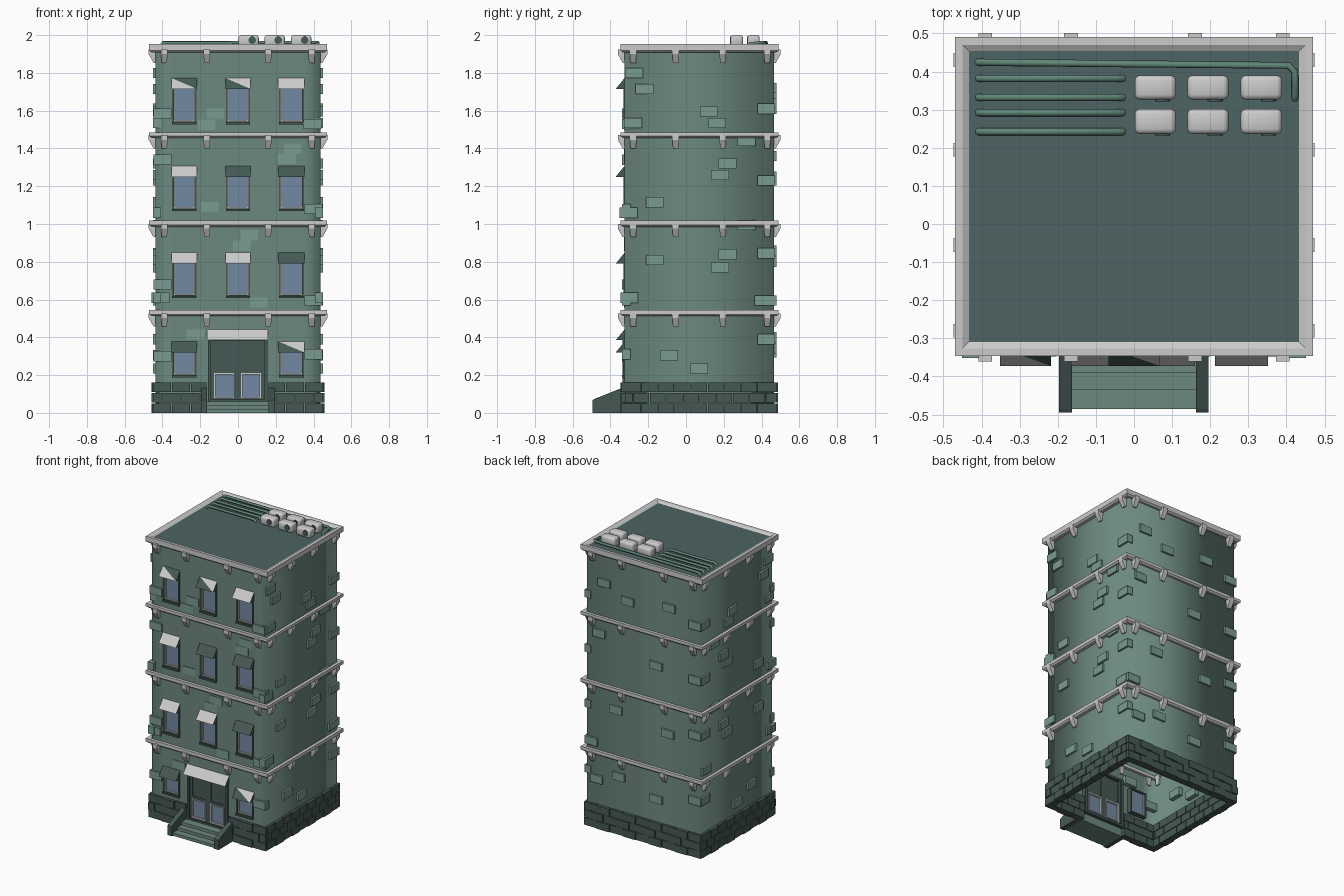
import bpy, bmesh, math

if "Cube" in bpy.data.objects:
    bpy.data.objects.remove(bpy.data.objects["Cube"])

X, YF, YB = 0.437, -0.325, 0.465      # wall planes
COL = {"wall": (0.15, 0.25, 0.21), "brick": (0.19, 0.33, 0.28), "dark": (0.06, 0.10, 0.09),
       "roof": (0.075, 0.125, 0.125), "glass": (0.17, 0.25, 0.36), "pipe": (0.12, 0.24, 0.19)}
MATS = {}
for n, c in COL.items():
    MATS[n] = bpy.data.materials.new(n)
    MATS[n].diffuse_color = (*c, 1)


def finish(bm, name, mat=None, smooth=False, fix=True):
    if fix:
        bmesh.ops.recalc_face_normals(bm, faces=bm.faces)
    me = bpy.data.meshes.new(name)
    bm.to_mesh(me)
    bm.free()
    ob = bpy.data.objects.new(name, me)
    bpy.context.collection.objects.link(ob)
    if mat:
        me.materials.append(MATS[mat])
    for p in me.polygons:
        p.use_smooth = smooth
    return ob


def box(bm, x0, x1, y0, y1, z0, z1):
    vs = bmesh.ops.create_cube(bm, size=1)["verts"]
    for v in vs:
        v.co = (x0 if v.co.x < 0 else x1, y0 if v.co.y < 0 else y1, z0 if v.co.z < 0 else z1)
    return vs


def place(side, u, out, z):
    """Point on a wall: u along the wall, out = distance outward."""
    return {"front": (u, YF - out, z), "back": (u, YB + out, z),
            "right": (X + out, u, z), "left": (-X - out, u, z)}[side]


def wall_box(bm, side, u0, u1, z0, z1, i, o):
    a, b = place(side, u0, -i, z0), place(side, u1, o, z1)
    box(bm, *[f(a[k], b[k]) for k in range(3) for f in (min, max)])


def prism(bm, prof, x0, x1):
    """Extrude a (y, z) profile along x."""
    a = [bm.verts.new((x0, y, z)) for y, z in prof]
    b = [bm.verts.new((x1, y, z)) for y, z in prof]
    n = len(prof)
    bm.faces.new(a)
    bm.faces.new(b[::-1])
    for i in range(n):
        bm.faces.new((a[i], b[i], b[(i + 1) % n], a[(i + 1) % n]))


# walls: one open-bottomed shell with window and door openings
WX = [(-0.345, -0.225), (-0.06, 0.06), (0.22, 0.345)]
WZ = [(0.20, 0.37), (0.62, 0.84), (1.08, 1.30), (1.54, 1.765)]
DOOR, DZ = (-0.155, 0.15), (0.06, 0.40)
holes = [(*x, *z) for f, z in enumerate(WZ) for i, x in enumerate(WX) if f or i != 1] + [(*DOOR, *DZ)]
xs = sorted({-X, X, *DOOR, *[v for w in WX for v in w]})
zs = sorted({0.0, 1.93, *DZ, *[v for w in WZ for v in w]})
ring = [(x, YF) for x in xs] + [(X, YB), (-X, YB)]
bm = bmesh.new()
grid = [[bm.verts.new((x, y, z)) for x, y in ring] for z in zs]
for j in range(len(zs) - 1):
    for i in range(len(ring)):
        k = (i + 1) % len(ring)
        if i < len(xs) - 1:
            cx, cz = (xs[i] + xs[k]) / 2, (zs[j] + zs[j + 1]) / 2
            if any(h[0] < cx < h[1] and h[2] < cz < h[3] for h in holes):
                continue
        bm.faces.new((grid[j][i], grid[j][k], grid[j + 1][k], grid[j + 1][i]))
finish(bm, "walls", "wall", smooth=True, fix=False)

# roof deck
bm = bmesh.new()
box(bm, -0.452, 0.452, -0.327, 0.472, 1.925, 1.944)
finish(bm, "roof_deck", "roof")

# floor mouldings with a stepped section, top one acting as parapet
bm = bmesh.new()
for z0, z1 in [(0.512, 0.545), (0.985, 1.018), (1.455, 1.485), (1.908, 1.954)]:
    prof = [(0.43, z0), (0.458, z0), (0.470, z0 + 0.010), (0.470, z1), (0.450, z1), (0.43, z1 - 0.012)]
    loops = []
    for sx, sy in [(-1, -1), (1, -1), (1, 1), (-1, 1)]:
        loops.append([bm.verts.new((sx * r, (0.072 + sy * (r - 0.052)), z)) for r, z in prof])
    for c in range(4):
        for i in range(len(prof)):
            k = (i + 1) % len(prof)
            bm.faces.new((loops[c][i], loops[(c + 1) % 4][i], loops[(c + 1) % 4][k], loops[c][k]))
finish(bm, "floor_mouldings")

# tapered brackets under the mouldings
bm = bmesh.new()
US = {"front": (-0.39, -0.165, 0.16, 0.39), "right": (-0.28, -0.055, 0.195, 0.43)}
US["back"], US["left"] = US["front"], US["right"]
for z in (0.515, 0.988, 1.458, 1.911):
    for side, us in US.items():
        for u in us:
            lo = [bm.verts.new(place(side, u + s * 0.014, o, z - 0.058)) for s, o in
                  [(-1, -.01), (1, -.01), (1, .010), (-1, .010)]]
            mid = [bm.verts.new(place(side, u + s * 0.018, o, z - 0.012)) for s, o in
                   [(-1, -.01), (1, -.01), (1, .036), (-1, .036)]]
            hi = [bm.verts.new(place(side, u + s * 0.018, o, z + 0.012)) for s, o in
                  [(-1, -.01), (1, -.01), (1, .036), (-1, .036)]]
            bm.faces.new(lo)
            bm.faces.new(hi)
            for p, q in ((lo, mid), (mid, hi)):
                for i in range(4):
                    bm.faces.new((p[i], p[(i + 1) % 4], q[(i + 1) % 4], q[i]))
finish(bm, "brackets")

# raised wall bricks
FRONT = [(-.40, 1.585), (-.12, 1.585), (-.165, 1.525), (-.40, 1.34), (.29, 1.40), (.26, 1.345), (-.15, 1.09),
         (.40, 1.08), (.06, .94), (.02, .885), (-.40, .68), (-.41, .61), (.11, .585), (.40, .595),
         (-.225, .415), (-.40, .30), (.40, .31), (.395, 1.53)]
SIDE = [(-.275, 1.80), (-.22, 1.715), (-.28, 1.535), (.12, 1.595), (.165, 1.535), (.425, 1.61), (.32, 1.44),
        (.22, 1.32), (.18, 1.26), (.425, 1.23), (-.165, 1.115), (-.305, 1.06), (.32, .995), (.22, .84),
        (.18, .77), (.425, .845), (-.165, .81), (-.30, .61), (.41, .595), (-.09, .305), (.07, .235), (.425, .39)]
BACK = [(.30, 1.72), (.12, 1.64), (-.20, 1.68), (-.40, 1.61), (.34, 1.36), (-.10, 1.25), (-.40, 1.23),
        (.21, .86), (-.19, .80), (-.40, .845), (.36, .34), (.19, .40), (-.10, .32), (-.40, .39), (.40, .595)]
bm = bmesh.new()
for side, pts in (("front", FRONT), ("right", SIDE), ("left", SIDE), ("back", BACK)):
    d = 0.004 if side == "front" else 0.014
    for u, z in pts:
        dd = 0.014 if abs(u) > 0.38 else d
        wall_box(bm, side, u - 0.047, u + 0.047, z - 0.027, z + 0.027, 0.03, dd)
finish(bm, "wall_bricks", "brick")

# staggered foundation courses
bm = bmesh.new()
for side in US:
    lo, hi = (-X - .015, X + .015) if side in ("front", "back") else (YF, YB)
    n = 9
    w = (hi - lo) / n
    for row in range(3):
        edges = [lo + max(0, min(n, i - 0.5 * (row % 2))) * w for i in range(n + 2)]
        for i, (a, b) in enumerate(zip(edges, edges[1:])):
            if b - a < 0.01:
                continue
            spans = [(a, b)]
            if side == "front":
                spans = [(a, min(b, -0.165)), (max(a, 0.16), b)]
            for p, q in spans:
                if q - p > 0.012:
                    wall_box(bm, side, p + .002, q - .002, row * .055, row * .055 + .051,
                             0.03, 0.016 + 0.006 * ((i + row) % 2))
finish(bm, "foundation_bricks", "dark")

# windows: glass, dark reveals and sill, thin pale sash
glass, reveal, sash = bmesh.new(), bmesh.new(), bmesh.new()


def frame(bm, x0, x1, z0, z1, t, y0, y1):
    box(bm, x0, x0 + t, y0, y1, z0, z1)
    box(bm, x1 - t, x1, y0, y1, z0, z1)
    box(bm, x0 + t, x1 - t, y0, y1, z0, z0 + t)
    box(bm, x0 + t, x1 - t, y0, y1, z1 - t, z1)


for x0, x1, z0, z1 in holes[:-1]:
    box(glass, x0, x1, YF + .012, YF + .018, z0, z1)
    frame(reveal, x0 - .004, x1 + .004, z0 - .006, z1, 0.009, YF - .006, YF + .03)
    frame(sash, x0 + .005, x1 - .005, z0 + .003, z1, 0.007, YF + .003, YF + .022)
    box(reveal, x0 - .004, x1 + .004, YF - .014, YF, z0 - .012, z0)

# double door: leaves with divided panes
(dx0, dx1), (dz0, dz1) = DOOR, DZ
frame(reveal, dx0 - .005, dx1 + .005, dz0 - .005, dz1, 0.016, YF - .01, YF + .03)
mx = (dx0 + dx1) / 2
for a, b in ((dx0 + .01, mx), (mx, dx1 - .01)):
    frame(reveal, a, b, dz0, dz1, 0.022, YF, YF + .022)
    box(reveal, a, b, YF + .002, YF + .02, 0.205, 0.225)
    box(reveal, a + .02, b - .02, YF + .006, YF + .016, 0.225, dz1 - .02)
    frame(sash, a + .018, b - .018, dz0 + .018, 0.21, 0.007, YF - .003, YF + .025)
    box(glass, a + .02, b - .02, YF + .008, YF + .014, dz0 + .02, 0.21)
finish(glass, "window_glass", "glass")
finish(reveal, "door_and_window_reveals", "dark")
finish(sash, "window_sashes")

# awnings: sloped sheet with side cheeks, open beneath; some panels are dark
pale, dark = bmesh.new(), bmesh.new()


def awning(x0, x1, zb, zt, c1, c2):
    def tri(bm, *ps):
        bm.faces.new([bm.verts.new(p) for p in ps])
    yo = -0.372
    a, b, c, d = (x0, yo, zb), (x1, yo, zb), (x1, YF, zt), (x0, YF, zt)
    tri(c1, a, b, d)
    tri(c2, b, c, d)
    tri(dark, a, d, (x0, YF, zb))
    tri(dark, b, (x1, YF, zb), c)


P, D = pale, dark
STYLE = [[(D, D), None, (D, P)], [(P, P), (P, P), (D, D)], [(P, P), (D, D), (D, D)], [(P, D), (D, P), (P, P)]]
for (z0, z1), row in zip(WZ, STYLE):
    for (x0, x1), s in zip(WX, row):
        if s:
            awning(x0 - .007, x1 + .007, z1 - .05, z1 + .008, *s)
awning(-0.165, 0.16, 0.385, 0.442, P, P)
finish(pale, "pale_awnings", fix=False)
finish(dark, "dark_awnings", "dark", fix=False)

# entrance steps and sloping cheek walls
bm = bmesh.new()
prism(bm, [(-.32, 0), (-.485, 0), (-.485, .02), (-.435, .02), (-.435, .04), (-.39, .04), (-.39, .06), (-.32, .06)],
      -0.168, 0.165)
finish(bm, "steps", "wall")
bm = bmesh.new()
for x in (-0.197, 0.162):
    prism(bm, [(-.32, 0), (-.495, 0), (-.495, .068), (-.485, .074), (-.34, .132), (-.32, .132)], x, x + .034)
finish(bm, "step_cheeks", "dark")

# roof units with rounded cases and dark fan openings
bm, fan = bmesh.new(), bmesh.new()
for x in (0.0, 0.138, 0.278):
    for y0, y1 in ((0.236, 0.302), (0.326, 0.39)):
        box(bm, x + .002, x + .11, y0, y1, 1.94, 2.0)
        vs = bmesh.ops.create_cone(fan, cap_ends=True, segments=12, radius1=.02, radius2=.02, depth=.006)["verts"]
        for v in vs:
            v.co = (x + .075 + v.co.x, y0 - .001 + v.co.z, 1.973 + v.co.y)
bmesh.ops.bevel(bm, geom=bm.edges[:], offset=0.013, segments=2, affect='EDGES', profile=0.5)
finish(bm, "roof_units", smooth=True)
finish(fan, "fan_openings", "dark")

# roof pipes with turned-down ends
cu = bpy.data.curves.new("roof_pipes", 'CURVE')
cu.dimensions, cu.bevel_depth, cu.bevel_resolution, cu.use_fill_caps = '3D', 0.0095, 1, True
paths = [[(-.41, y, 1.942), (-.395, y, 1.959), (-.045, y, 1.959), (-.028, y, 1.942)] for y in (.382, .332, .292, .242)]
paths.append([(-.41, .424, 1.942), (-.395, .424, 1.961), (.405, .416, 1.961), (.422, .40, 1.961), (.422, .34, 1.955),
              (.422, .328, 1.942)])
for path in paths:
    sp = cu.splines.new('POLY')
    sp.points.add(len(path) - 1)
    for pt, co in zip(sp.points, path):
        pt.co = (*co, 1)
cu.materials.append(MATS["pipe"])
ob = bpy.data.objects.new("roof_pipes", cu)
bpy.context.collection.objects.link(ob)

for m in bpy.data.materials:
    if m.users and not m.is_grease_pencil:
        m.use_nodes = True
        m.node_tree.nodes["Principled BSDF"].inputs["Base Color"].default_value = m.diffuse_color
